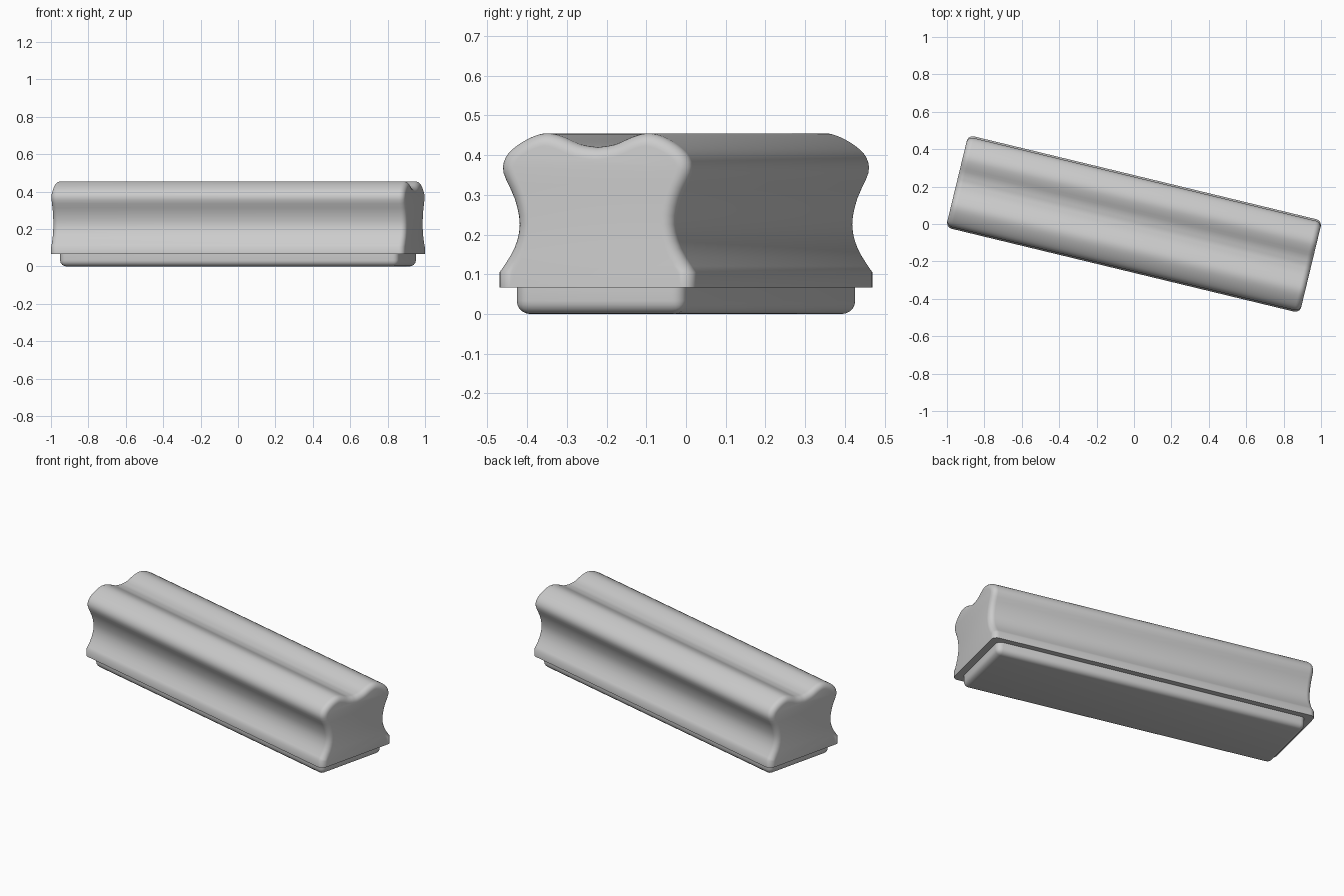
import bpy
import bmesh
import math
from mathutils import Vector

if "Cube" in bpy.data.objects:
    bpy.data.objects.remove(bpy.data.objects["Cube"], do_unlink=True)

LENGTH, ROUND, TURN = 1.947, 0.032, math.radians(-13.6)
BASE_Z, RIM_Z = 0.066, 0.105


def spline(points, steps):
    """Smooth curve through the points."""
    pts = [points[0]] + points + [points[-1]]
    out = []
    for a, b, c, d in zip(pts, pts[1:], pts[2:], pts[3:]):
        for i in range(steps):
            t = i / steps
            out.append(0.5 * (2 * b + (c - a) * t + (2 * a - 5 * b + 4 * c - d) * t ** 2
                              + (3 * b - a - 3 * c + d) * t ** 3))
    return out + [points[-1]]


def finish(bm, name):
    bmesh.ops.recalc_face_normals(bm, faces=bm.faces)
    mesh = bpy.data.meshes.new(name)
    bm.to_mesh(mesh)
    bm.free()
    obj = bpy.data.objects.new(name, mesh)
    bpy.context.collection.objects.link(obj)
    obj.rotation_euler.z = TURN
    bpy.ops.object.select_all(action='DESELECT')
    obj.select_set(True)
    bpy.context.view_layer.objects.active = obj
    bpy.ops.object.shade_smooth_by_angle(angle=math.radians(35))
    return obj


# Handle cross-section: waisted sides, two round lobes and a shallow top groove
side = [Vector(p) for p in (
    (0.254, RIM_Z), (0.216, 0.165), (0.202, 0.225), (0.215, 0.29), (0.244, 0.355),
    (0.238, 0.395), (0.208, 0.425), (0.165, 0.448), (0.128, 0.455), (0.09, 0.446),
    (0.045, 0.427), (0, 0.42))]
half = [Vector((0.254, BASE_Z))] + spline(side, 3)
profile = half + [Vector((-p.x, p.y)) for p in reversed(half[:-1])]

# Outward normals, kept horizontal on the rim so the underside stays flat
normals = []
for i, p in enumerate(profile):
    if p.y <= RIM_Z + 0.001:
        normals.append(Vector((math.copysign(1, p.x), 0)))
    else:
        d = profile[i + 1] - profile[i - 1]
        normals.append(Vector((d.y, -d.x)).normalized())

# Handle: loft the section along its length with rounded ends
stations = [(LENGTH / 2 - ROUND * (1 - math.sin(a)), ROUND * (1 - math.cos(a)))
            for a in (math.radians(15 * k) for k in range(7))]
stations = [(-x, inset) for x, inset in reversed(stations)] + stations
bm = bmesh.new()
rings = []
for x, inset in stations:
    section = [p - n * inset for p, n in zip(profile, normals)]
    rings.append([bm.verts.new((x, p.x, p.y)) for p in section])
for r, s in zip(rings, rings[1:]):
    for i in range(len(r)):
        j = (i + 1) % len(r)
        bm.faces.new((r[i], r[j], s[j], s[i]))
bm.faces.new(rings[0])
bm.faces.new(rings[-1])
finish(bm, "handle")

# Sole plate: inset slab with rounded corners and lower edge
bm = bmesh.new()
bmesh.ops.create_cube(bm, size=1)
top = BASE_Z + 0.003
for v in bm.verts:
    v.co = (v.co.x * 1.865, v.co.y * 0.44, (v.co.z + 0.5) * top)
edges = [e for e in bm.edges if min(v.co.z for v in e.verts) < 0.01]
bmesh.ops.bevel(bm, geom=edges, offset=0.033, offset_type='OFFSET', segments=5,
                profile=0.5, affect='EDGES')
finish(bm, "sole_plate")
